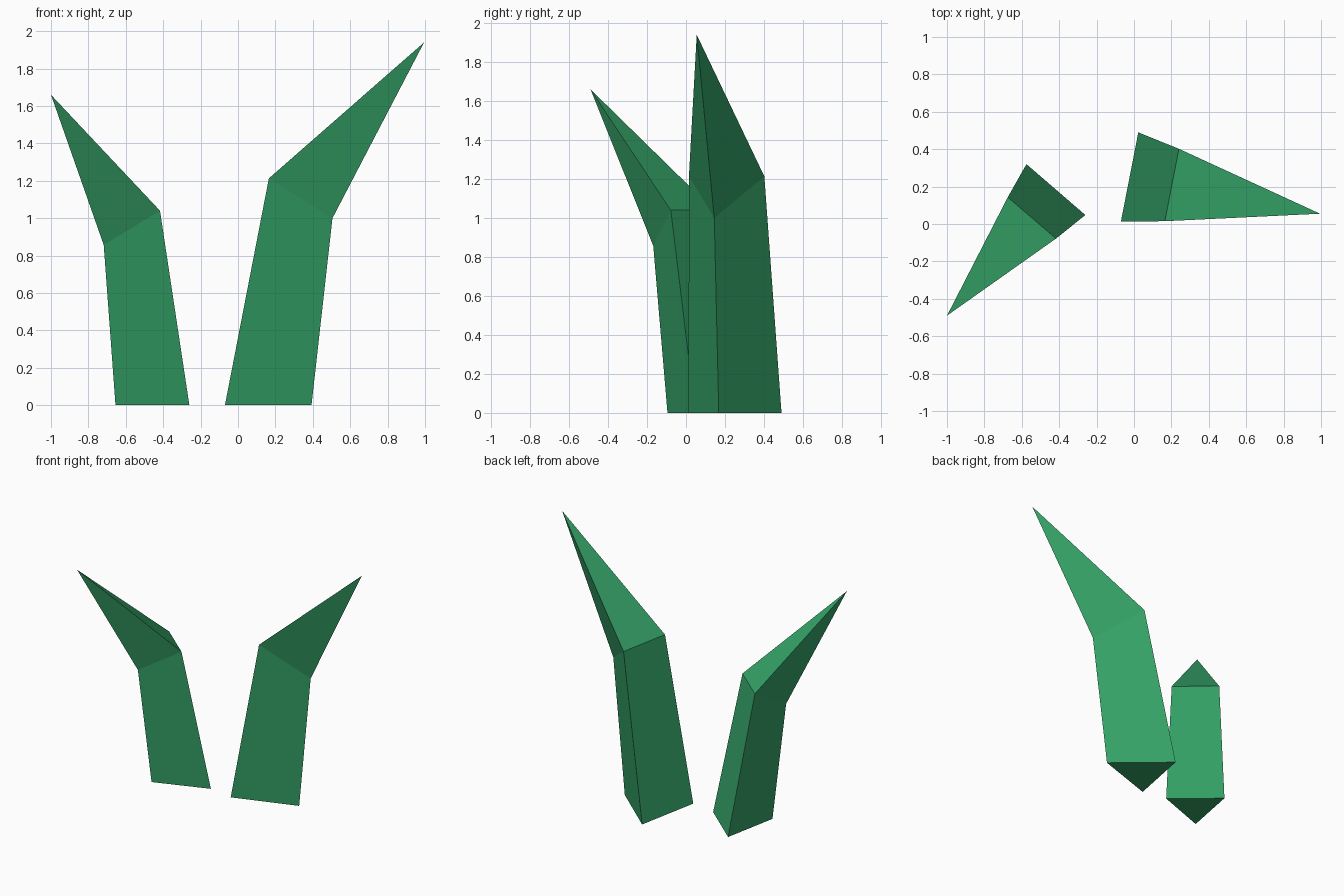
import bpy, bmesh

if "Cube" in bpy.data.objects:
    bpy.data.objects.remove(bpy.data.objects["Cube"])

green = bpy.data.materials.new("leaf_green")
green.diffuse_color = (0.035, 0.36, 0.135, 1)
green.use_nodes = True
green.node_tree.nodes["Principled BSDF"].inputs["Base Color"].default_value = green.diffuse_color


def blade(name, base, bend, tip):
    """Three-sided leaf: base triangle, bent triangle above it, pointed tip."""
    bm = bmesh.new()
    low = [bm.verts.new((x, y, 0)) for x, y in base]
    mid = [bm.verts.new(p) for p in bend]
    top = bm.verts.new(tip)
    bm.faces.new(low)
    for i in range(3):
        j = (i + 1) % 3
        bm.faces.new((low[i], low[j], mid[j], mid[i]))
        bm.faces.new((mid[i], mid[j], top))
    bmesh.ops.recalc_face_normals(bm, faces=bm.faces)
    mesh = bpy.data.meshes.new(name)
    bm.to_mesh(mesh)
    bm.free()
    mesh.materials.append(green)
    obj = bpy.data.objects.new(name, mesh)
    bpy.context.collection.objects.link(obj)
    return obj


# Tall blade leaning right
blade("tall_blade",
      [(-0.07, 0.013), (0.023, 0.49), (0.393, 0.168)],
      [(0.165, 0.015, 1.213), (0.24, 0.402, 1.213), (0.505, 0.145, 1.0)],
      (0.995, 0.055, 1.94))

# Short blade leaning left and forward
blade("short_blade",
      [(-0.26, 0.048), (-0.575, 0.32), (-0.655, -0.095)],
      [(-0.417, -0.078, 1.04), (-0.675, 0.143, 1.04), (-0.718, -0.168, 0.857)],
      (-1.0, -0.49, 1.66))
